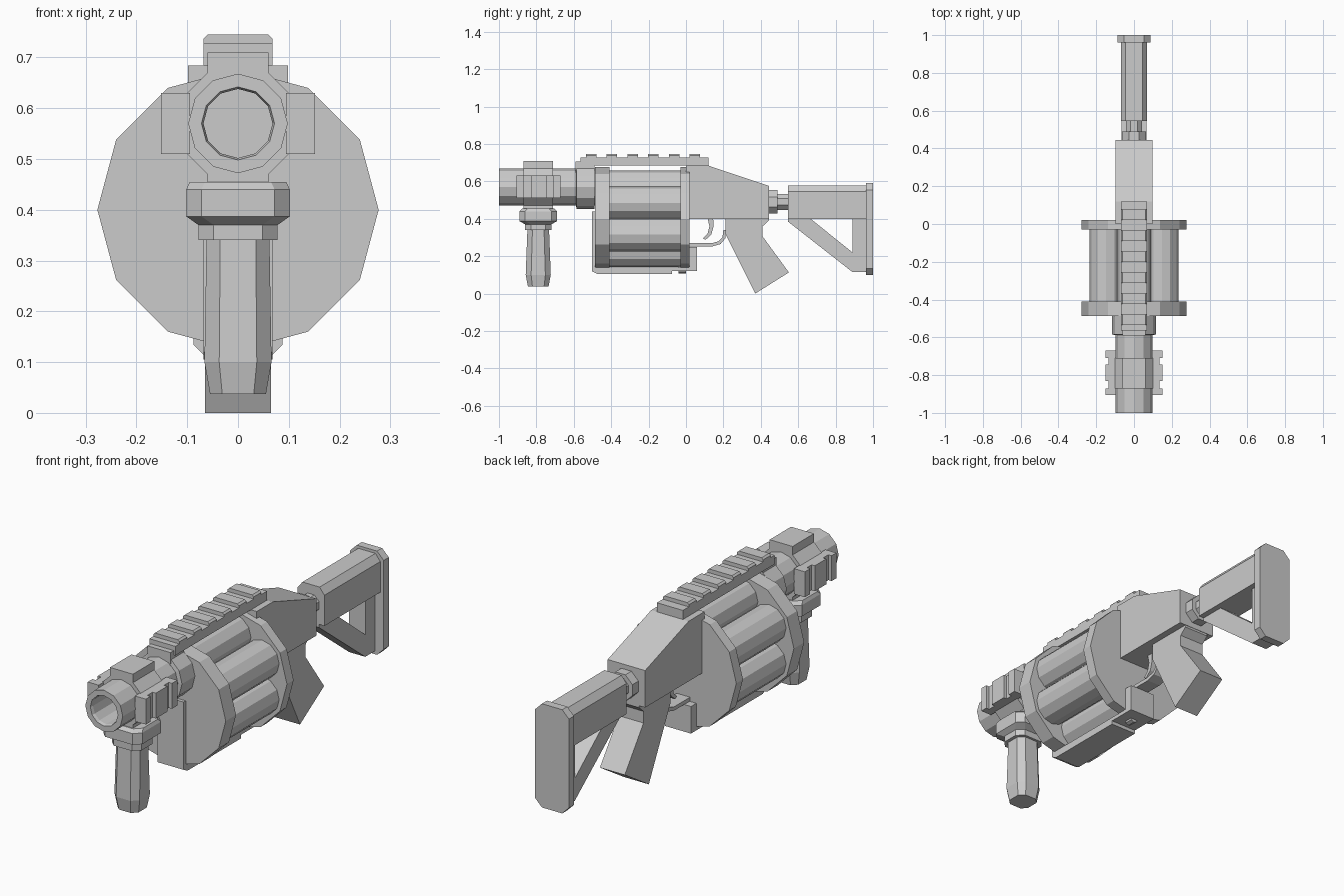
import bpy, bmesh
from math import sin, cos, pi

if "Cube" in bpy.data.objects:
    bpy.data.objects.remove(bpy.data.objects["Cube"])

def loft(name, rings):
    """Skin a list of equal-length rings and cap both ends."""
    bm = bmesh.new()
    vs = [[bm.verts.new(p) for p in r] for r in rings]
    n = len(vs[0])
    for a, b in zip(vs, vs[1:]):
        for i in range(n):
            bm.faces.new((a[i], a[(i + 1) % n], b[(i + 1) % n], b[i]))
    bm.faces.new(vs[0])
    bm.faces.new(vs[-1])
    bmesh.ops.recalc_face_normals(bm, faces=bm.faces)
    me = bpy.data.meshes.new(name)
    bm.to_mesh(me)
    bm.free()
    ob = bpy.data.objects.new(name, me)
    bpy.context.collection.objects.link(ob)
    return ob

def side(name, pts, w):
    """Side (y, z) profile, symmetric width w about x = 0."""
    return loft(name, [[(x, y, z) for y, z in pts] for x in (-w, w)])

def front(name, pts, y0, y1):
    """Front (x, z) profile extruded along y."""
    return loft(name, [[(x, y, z) for x, z in pts] for y in (y0, y1)])

def box(name, x0, x1, y0, y1, z0, z1):
    return front(name, [(x0, z0), (x1, z0), (x1, z1), (x0, z1)], y0, y1)

def circle(r, n, cx=0, cz=0, start=0.0):
    return [(cx + r * cos(start + 2 * pi * i / n), cz + r * sin(start + 2 * pi * i / n)) for i in range(n)]

def octo(a, b, c, cx=0, cy=0):
    """Rectangle of half sizes a, b with corners cut by c."""
    return [(cx + x, cy + y) for x, y in ((a, b - c), (a - c, b), (c - a, b), (-a, b - c),
                                          (-a, c - b), (c - a, -b), (a - c, -b), (a, c - b))]

def turned(name, steps, n, cz, start=0.0):
    """Turned part along y from (radius, y) steps."""
    return loft(name, [[(x, y, z) for x, z in circle(r, n, 0, cz, start)] for r, y in steps])

# barrel with open bore, and its rear collar
turned("barrel", [(.098, -.48), (.098, -1), (.072, -1), (.068, -.985), (.068, -.5)], 12, .57)
turned("barrel_collar", [(.09, -.59), (.117, -.585), (.117, -.488), (.09, -.488)], 12, .57)
box("rail_front_post", -.06, .06, -.59, -.49, .62, .705)

# rail clamp around barrel
half = [(.06, .71), (.06, .67), (.1, .63), (.1, .51), (.06, .47), (.06, .445)]
clamp = half + [(-x, z) for x, z in reversed(half)]
for name, y0, y1 in (("rail_clamp", -.87, -.71),):
    bm_pts = clamp
    inner = circle(.09, 12, 0, .57)
    # two half shells so that the bore stays open
    for s, side_name in ((1, "right"), (-1, "left")):
        arc = [(s * .09 * sin(pi * i / 6), .57 - .09 * cos(pi * i / 6)) for i in range(7)]
        shell = [(s * x, z) for x, z in half] + [(0, .445)] + arc + [(0, .71)]
        front(name + "_" + side_name, shell, y0, y1)

# side rails with teeth
for s, nm in ((1, "right"), (-1, "left")):
    xs = lambda a, b: sorted((s * a, s * b))
    box("side_rail_" + nm, *xs(.095, .135), -.905, -.67, .51, .63)
    for i, (a, b) in enumerate(((-.905, -.87), (-.83, -.745), (-.71, -.67))):
        box(f"side_rail_tooth_{nm}_{i}", *xs(.13, .152), a, b, .51, .63)

# foregrip: mount and handle, eight-sided sections up the z axis
def stack(name, secs):
    return loft(name, [[(x, y, z) for x, y in octo(a, b, c, 0, -.79)] for a, b, c, z in secs])

stack("foregrip_mount", [(.078, .07, .03, .34), (.078, .07, .03, .37), (.102, .1, .03, .387),
                         (.102, .1, .03, .44), (.095, .085, .03, .455)])
stack("foregrip_handle", [(.055, .055, .024, .037), (.066, .067, .029, .1),
                          (.062, .058, .027, .34), (.062, .058, .027, .36)])

# drum: end plates, six chambers, core
turned("drum_front_plate", [(.277, -.487), (.277, -.41)], 12, .4)
turned("drum_rear_plate", [(.277, -.03), (.277, .02)], 12, .4)
turned("drum_core", [(.17, -.42), (.17, -.02)], 12, .4)
for i in range(6):
    a = pi / 2 + i * pi / 3
    front(f"drum_chamber_{i}", circle(.089, 12, .17 * cos(a), .4 + .17 * sin(a), a), -.42, -.02)

# frame under and in front of the drum
side("lower_frame", [(-.503, .44), (-.503, .12), (-.475, .105), (-.075, .105), (-.075, .122), (.06, .122),
                     (.06, .25), (.015, .25), (.015, .14), (-.485, .14), (-.485, .44)], .068)
front("frame_pin", circle(.022, 8, 0, .13), -.04, .0)

# top rail with teeth
box("top_rail", -.068, .068, -.565, .12, .684, .727)
for i in range(6):
    y = -.535 + i * .111
    loft(f"top_rail_tooth_{i}", [[(x, a, z) for x, z in octo(.068, .02, .008, 0, .725)] for a in (y, y + .056)])

# receiver, pistol grip, trigger, guard
side("receiver", [(.0, .684), (.12, .684), (.445, .575), (.445, .4), (.0, .4)], .098)
side("pistol_grip", [(.21, .41), (.21, .32), (.37, .0), (.55, .113), (.41, .305), (.41, .36),
                     (.443, .39), (.443, .41)], .065)
side("trigger", [(.115, .405), (.125, .36), (.115, .32), (.09, .295), (.105, .288), (.135, .315),
                 (.148, .36), (.145, .405)], .016)
side("trigger_guard", [(.01, .252), (.14, .252), (.185, .265), (.21, .295), (.215, .34), (.2, .34),
                       (.195, .3), (.175, .28), (.14, .27), (.01, .27)], .035)

# stock tube, stock body, brace, butt plate
turned("stock_ring", [(.068, .44), (.068, .49)], 8, .49, pi / 8)
turned("stock_tube", [(.046, .48), (.046, .56)], 8, .49, pi / 8)
front("stock_body", [(.07, .4), (.07, .545), (.045, .577), (-.045, .577), (-.07, .545), (-.07, .4)], .545, .965)
side("stock_brace_lower", [(.545, .405), (.545, .385), (.89, .115), (.965, .115), (.965, .22),
                           (.89, .22), (.66, .405)], .042)
side("stock_brace_rear", [(.89, .22), (.965, .22), (.965, .405), (.89, .405)], .042)
front("butt_plate", octo(.088, .245, .035, 0, .345), .962, 1.0)
